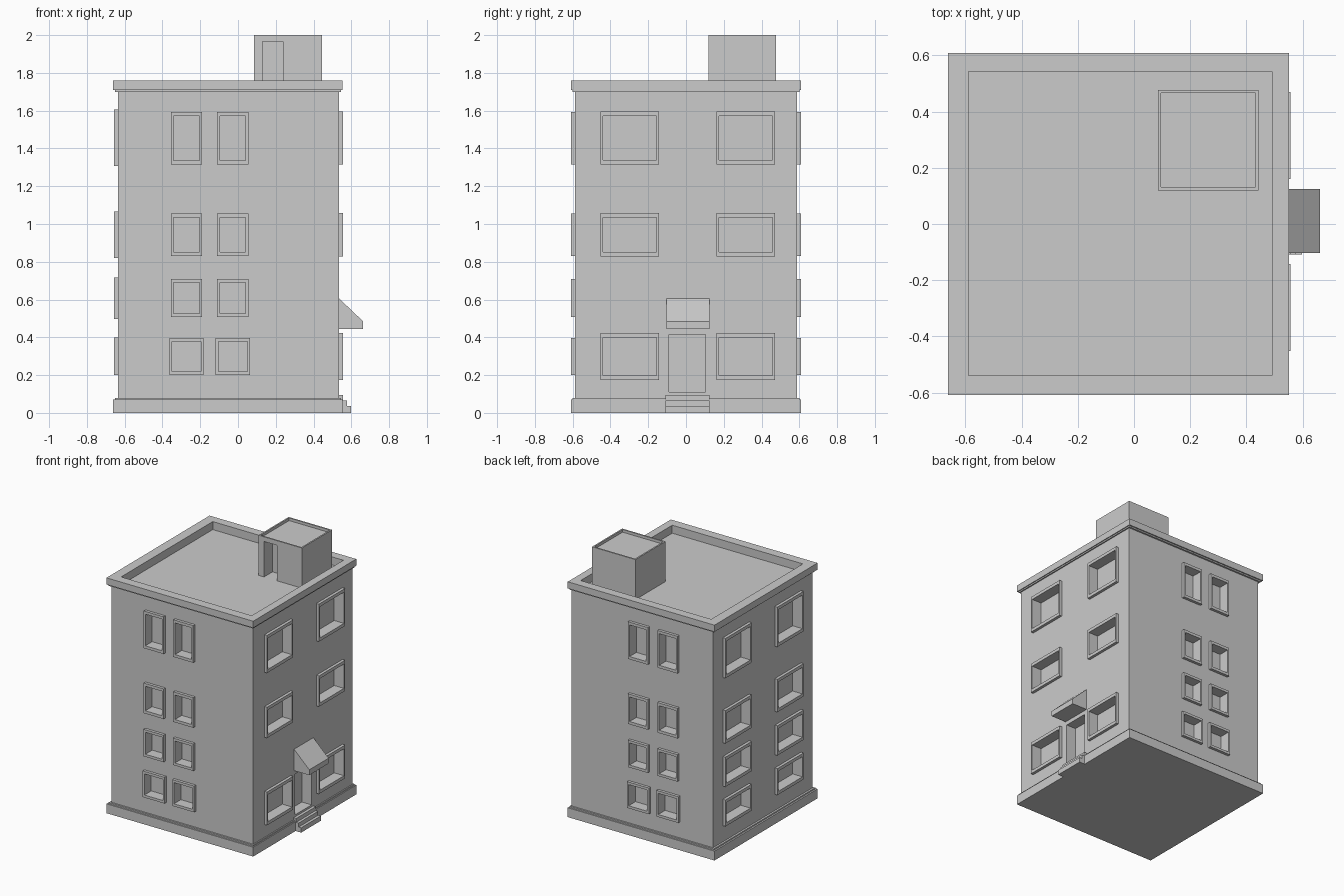
import bpy, bmesh

if "Cube" in bpy.data.objects:
    bpy.data.objects.remove(bpy.data.objects["Cube"])


def new_object(name, bm):
    bmesh.ops.recalc_face_normals(bm, faces=bm.faces[:])
    mesh = bpy.data.meshes.new(name)
    bm.to_mesh(mesh)
    bm.free()
    obj = bpy.data.objects.new(name, mesh)
    bpy.context.collection.objects.link(obj)
    return obj


def loft(name, levels):
    """Closed solid through rectangles given as (x0, x1, y0, y1, z)."""
    bm = bmesh.new()
    rings = [[bm.verts.new(p) for p in ((x0, y0, z), (x1, y0, z), (x1, y1, z), (x0, y1, z))]
             for x0, x1, y0, y1, z in levels]
    for a, b in zip(rings, rings[1:]):
        for i in range(4):
            j = (i + 1) % 4
            bm.faces.new((a[i], a[j], b[j], b[i]))
    bm.faces.new(rings[0])
    bm.faces.new(rings[-1])
    return new_object(name, bm)


def box(name, x, y, z):
    return loft(name, [(*x, *y, z[0]), (*x, *y, z[1])])


def extrude_y(name, profile, y0, y1):
    bm = bmesh.new()
    face = bm.faces.new([bm.verts.new((x, y0, z)) for x, z in profile])
    geom = bmesh.ops.extrude_face_region(bm, geom=[face])["geom"]
    bmesh.ops.translate(bm, vec=(0, y1 - y0, 0),
                        verts=[v for v in geom if isinstance(v, bmesh.types.BMVert)])
    return new_object(name, bm)


def cut(target, cutters):
    for c in cutters:
        c.hide_render = True
        mod = target.modifiers.new("cut", 'BOOLEAN')
        mod.operation = 'DIFFERENCE'
        mod.solver = 'EXACT'
        mod.object = c
        bpy.context.view_layer.objects.active = target
        bpy.ops.object.modifier_apply(modifier=mod.name)
        bpy.data.objects.remove(c)


# Walls with plinth, cornice, parapet and roof deck as one stepped solid
X0, X1, Y0, Y1 = -0.635, 0.536, -0.587, 0.587
base = (-0.662, 0.552, -0.609, 0.609)
mid = (-0.650, 0.545, -0.600, 0.600)
wall = (X0, X1, Y0, Y1)
deck = (-0.589, 0.492, -0.540, 0.543)
building = loft("building", [
    (*base, 0), (*base, 0.07), (*mid, 0.07), (*mid, 0.08), (*wall, 0.08),
    (*wall, 1.70), (*mid, 1.70), (*mid, 1.71), (*base, 1.71), (*base, 1.76),
    (*deck, 1.76), (*deck, 1.70)])

DEPTH, OUT = 0.06, 0.021
# side: (wall plane, outward direction, wall runs along x)
SIDES = {"front": (Y0, -1, True), "back": (Y1, 1, True),
         "right": (X1, 1, False), "left": (X0, -1, False)}
cutters = []


def window(side, u, z, rim, rim_z):
    plane, d, along_x = SIDES[side]

    def place(a, w, b):
        return (a, w, b) if along_x else (w, a, b)

    def corners(i, j):
        return [(u[0] + i, z[0] + j), (u[1] - i, z[0] + j),
                (u[1] - i, z[1] - j), (u[0] + i, z[1] - j)]

    # Projecting surround
    outer, inner = corners(0, 0), corners(rim, rim_z)
    bm = bmesh.new()
    loops = [[bm.verts.new(place(a, w, b)) for a, b in pts] for pts, w in (
        (outer, plane - d * 0.003), (outer, plane + d * OUT),
        (inner, plane + d * OUT), (inner, plane - d * 0.003))]
    for k in range(4):
        p, q = loops[k], loops[(k + 1) % 4]
        for i in range(4):
            j = (i + 1) % 4
            bm.faces.new((p[i], p[j], q[j], q[i]))
    new_object(side + "_window_frame", bm)

    # Recess cutter
    us, zs = (u[0] + rim, u[1] - rim), (z[0] + rim_z, z[1] - rim_z)
    ws = sorted((plane - d * DEPTH, plane + d * 0.05))
    cutters.append(box("recess", us, ws, zs) if along_x else box("recess", ws, us, zs))


# Narrow paired windows, front and back
rows = [(1.316, 1.594), (0.83, 1.055), (0.507, 0.709), (0.20, 0.396)]
for side in ("front", "back"):
    for k, z in enumerate(rows):
        g = 0.008 if k == 3 else 0.0
        for u in ((-0.355 - g, -0.190 + g), (-0.110 - g, 0.055 + g)):
            window(side, u, z, 0.014, 0.021 if k < 2 else 0.019)

# Wide windows, right and left
wide = {"right": [(1.314, 1.595), (0.828, 1.058), (0.175, 0.424)],
        "left": [(1.308, 1.606), (0.82, 1.066), (0.496, 0.718), (0.20, 0.398)]}
for side, zs in wide.items():
    for z in zs:
        for u in ((-0.452, -0.143), (0.161, 0.470)):
            window(side, u, z, 0.013, 0.024)

# Entrance recess
cutters.append(box("door_cut", (X1 - 0.08, X1 + 0.1), (-0.09, 0.104), (0.11, 0.415)))
cut(building, cutters)

# Entrance steps and canopy
extrude_y("entrance_steps", [(0.50, 0), (0.598, 0), (0.598, 0.036), (0.577, 0.036), (0.577, 0.066),
                             (0.557, 0.066), (0.557, 0.095), (0.50, 0.095)], -0.108, 0.124)
extrude_y("entrance_canopy", [(0.53, 0.445), (0.662, 0.445), (0.662, 0.485), (0.536, 0.605),
                              (0.53, 0.605)], -0.103, 0.125)

# Rooftop stair house with shallow rim and doorway
out = (0.085, 0.444, 0.120, 0.477)
rim = (0.096, 0.433, 0.131, 0.466)
stair_house = loft("stair_house", [(*out, 1.695), (*out, 2.0), (*rim, 2.0), (*rim, 1.98)])
cut(stair_house, [box("stair_door_cut", (0.131, 0.238), (0.05, 0.22), (1.70, 1.965))])
